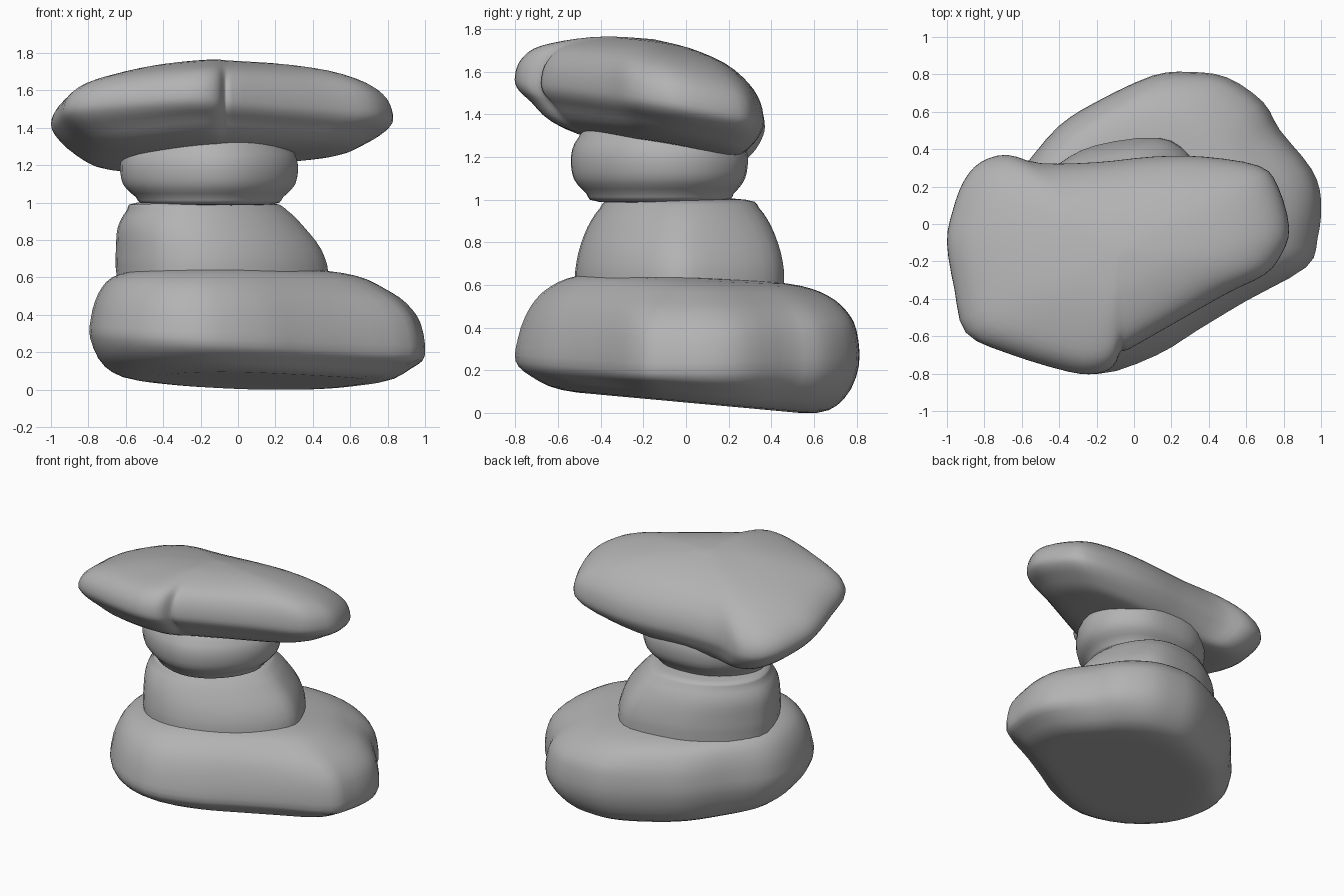
import bpy, bmesh

stone_mat = bpy.data.materials.new("stone grey")
stone_mat.diffuse_color = (0.45, 0.45, 0.45, 1)


def spline(pts, steps, closed):
    """Catmull-Rom through tuples of any length."""
    n, out = len(pts), []
    for i in range(n if closed else n - 1):
        ids = [i - 1, i, i + 1, i + 2]
        ids = [k % n if closed else min(max(k, 0), n - 1) for k in ids]
        p = [pts[k] for k in ids]
        for s in range(steps):
            t = s / steps
            out.append(tuple(
                0.5 * (2 * b + (c - a) * t + (2 * a - 5 * b + 4 * c - d) * t * t
                       + (3 * b - a - 3 * c + d) * t ** 3)
                for a, b, c, d in zip(*p)))
    if not closed:
        out.append(pts[-1])
    return out


def relaxed(plan, times):
    """Average neighbouring outline points, to soften the inner rings."""
    for _ in range(times):
        n = len(plan)
        plan = [tuple((a + 2 * b + c) / 4 for a, b, c in
                      zip(plan[i - 1], plan[i], plan[(i + 1) % n])) for i in range(n)]
    return plan


def stone(name, centre, outline, levels):
    """Loft a plan outline; levels = (scale, z, x shift, slope along x, slope along y)."""
    bm = bmesh.new()
    plan = spline(outline, 3, True)
    soft = relaxed(plan, 10)
    cx, cy = centre
    rings = []
    for s, z, dx, ax, ay in spline(levels, 3, False):
        s = max(s, 0)
        w = min(1, max(0, (0.97 - s) / 0.25))
        ring = []
        for (px, py), (qx, qy) in zip(plan, soft):
            x = cx + (px + (qx - px) * w - cx) * s + dx
            y = cy + (py + (qy - py) * w - cy) * s
            ring.append(bm.verts.new((x, y, max(0, z + ax * x + ay * y))))
        rings.append(ring)
    n = len(plan)
    for lo, hi in zip(rings, rings[1:]):
        for i in range(n):
            j = (i + 1) % n
            bm.faces.new((lo[i], lo[j], hi[j], hi[i]))
    bmesh.ops.remove_doubles(bm, verts=bm.verts, dist=0.0005)
    bmesh.ops.recalc_face_normals(bm, faces=bm.faces)
    for f in bm.faces:
        f.smooth = True
    mesh = bpy.data.meshes.new(name)
    bm.to_mesh(mesh)
    bm.free()
    mesh.materials.append(stone_mat)
    ob = bpy.data.objects.new(name, mesh)
    bpy.context.collection.objects.link(ob)
    return ob


# Wide base stone, underside sloping down to the back
stone("base_stone", (0.1, 0),
      [(1.0, 0.12), (0.95, 0.29), (0.78, 0.5), (0.69, 0.65), (0.5, 0.78), (0.3, 0.81),
       (0.1, 0.79), (-0.2, 0.65), (-0.4, 0.52), (-0.58, 0.31), (-0.75, 0.1),
       (-0.79, -0.15), (-0.72, -0.45), (-0.5, -0.7), (-0.2, -0.8), (0.12, -0.7),
       (0.35, -0.56), (0.6, -0.41), (0.92, -0.23), (0.98, -0.08)],
      [(0, 0.05, 0, 0, -0.09), (0.45, 0.05, 0, 0, -0.09), (0.77, 0.055, 0, 0, -0.09),
       (0.92, 0.12, 0, 0, -0.07), (1.0, 0.235, 0, -0.05, 0), (0.985, 0.37, -0.01, -0.02, 0.03),
       (0.925, 0.49, -0.03, -0.03, 0), (0.83, 0.57, -0.05, -0.04, -0.02),
       (0.68, 0.62, -0.06, -0.02, -0.04), (0.4, 0.64, -0.05, 0, -0.05), (0, 0.65, 0, 0, -0.05)])

# Tapered second stone
stone("lower_middle_stone", (-0.09, -0.03),
      [(-0.4, 0.32), (-0.2, 0.42), (0.13, 0.46), (0.3, 0.36), (0.45, 0.1), (0.47, -0.08),
       (0.3, -0.3), (0.05, -0.46), (-0.2, -0.52), (-0.42, -0.46), (-0.57, -0.28),
       (-0.65, -0.02), (-0.56, 0.17)],
      [(0, 0.5, 0, 0, 0), (0.9, 0.52, 0, 0, 0), (1.0, 0.62, 0, 0, 0),
       (0.97, 0.75, -0.02, 0, 0), (0.9, 0.87, -0.06, 0, 0), (0.8, 0.96, -0.08, 0, 0),
       (0.68, 1.0, -0.1, 0, 0), (0, 1.02, -0.1, 0, 0)])

# Small rounded third stone
stone("upper_middle_stone", (-0.15, -0.12),
      [(-0.63, -0.12), (-0.55, -0.33), (-0.37, -0.47), (-0.15, -0.54), (0.05, -0.49),
       (0.23, -0.33), (0.32, -0.12), (0.28, 0.1), (0.12, 0.26), (-0.1, 0.29),
       (-0.35, 0.25), (-0.55, 0.08)],
      [(0, 0.98, 0, 0, 0), (0.74, 0.99, 0, 0, 0), (0.86, 1.03, 0, 0, 0),
       (0.97, 1.1, 0, 0, 0), (1.0, 1.2, 0, 0, 0), (0.93, 1.29, 0, 0, 0),
       (0.78, 1.34, 0, 0, 0), (0, 1.36, 0, 0, 0)])

# Tilted cap stone with a notch in its front edge
stone("cap_stone", (-0.08, -0.15),
      [(-1.0, -0.1), (-0.97, 0.07), (-0.91, 0.23), (-0.82, 0.33), (-0.68, 0.37),
       (-0.5, 0.325), (-0.2, 0.33), (0.1, 0.36), (0.37, 0.36), (0.67, 0.31),
       (0.77, 0.2), (0.83, -0.02), (0.79, -0.16), (0.7, -0.27), (0.5, -0.37),
       (0.2, -0.54), (-0.03, -0.67), (-0.07, -0.68), (-0.11, -0.76), (-0.2, -0.8),
       (-0.35, -0.79), (-0.68, -0.69), (-0.9, -0.58), (-0.96, -0.35)],
      [(0, 1.24, 0, 0.05, -0.17), (0.5, 1.23, 0, 0.06, -0.18),
       (0.76, 1.25, 0, 0.06, -0.21), (0.89, 1.31, 0, 0.05, -0.22),
       (0.97, 1.37, 0, 0.03, -0.19), (1.0, 1.425, 0, 0.025, -0.18),
       (0.97, 1.51, 0, 0.035, -0.18), (0.87, 1.59, 0, 0.04, -0.18),
       (0.67, 1.66, 0, 0.04, -0.16), (0.35, 1.71, 0, 0.03, -0.16), (0, 1.73, 0, 0.02, -0.16)])
